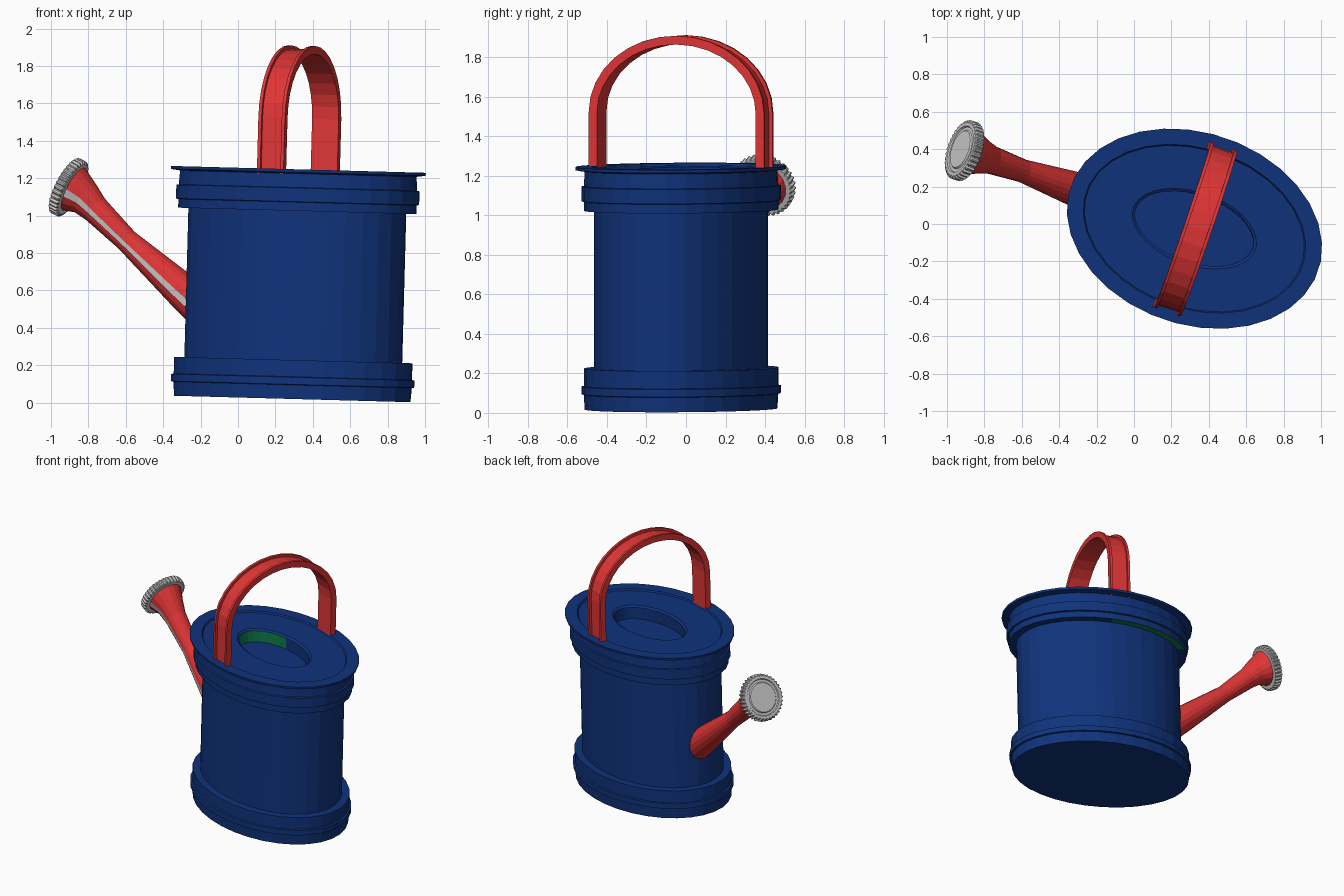
import bpy, bmesh, math
from mathutils import Matrix, Vector

if "Cube" in bpy.data.objects:
    bpy.data.objects.remove(bpy.data.objects["Cube"])

# Shared frame: the can is turned about z and leans very slightly to +x
FRAME = (Matrix.Translation((0.29, -0.025, 0.02)) @ Matrix.Rotation(0.027, 4, 'Y')
         @ Matrix.Rotation(math.radians(-18.8), 4, 'Z'))


def material(name, rgb):
    m = bpy.data.materials.new(name)
    m.diffuse_color = (*rgb, 1)
    m.use_nodes = True
    m.node_tree.nodes["Principled BSDF"].inputs["Base Color"].default_value = m.diffuse_color
    return m


BLUE = material("dark_blue", (0.005, 0.033, 0.20))
RED = material("red", (0.74, 0.036, 0.036))
GREY = material("light_grey", (0.62, 0.61, 0.61))
GREEN = material("green", (0.004, 0.20, 0.07))


def loft(name, rings, mats, rule=None, caps=True):
    """Skin a list of equal-length point rings; rule(i, face) gives a material index."""
    bm = bmesh.new()
    vs = [[bm.verts.new(p) for p in r] for r in rings]
    n = len(vs[0])
    for i in range(len(vs) - 1):
        for j in range(n):
            k = (j + 1) % n
            f = bm.faces.new((vs[i][j], vs[i][k], vs[i + 1][k], vs[i + 1][j]))
            if rule:
                f.material_index = rule(i, f.calc_center_median(), j)
    if caps:
        bm.faces.new(vs[0][::-1])
        bm.faces.new(vs[-1])
    bmesh.ops.recalc_face_normals(bm, faces=bm.faces)
    me = bpy.data.meshes.new(name)
    bm.to_mesh(me)
    bm.free()
    for m in mats:
        me.materials.append(m)
    ob = bpy.data.objects.new(name, me)
    ob.matrix_world = FRAME
    bpy.context.collection.objects.link(ob)
    return ob


def oval(a, b, z, n=32):
    return [Vector((a * math.cos(t), b * math.sin(t), z))
            for t in (2 * math.pi * (j + 0.5) / n for j in range(n))]


# Can body: oval profile of (offset from wall, height), then lid and filler recess
profile = [(0.050, 0.0), (0.055, 0.075), (0.068, 0.078), (0.068, 0.116), (0.055, 0.119),
           (0.055, 0.208), (0.0, 0.208), (0.0, 1.006), (0.055, 1.006), (0.055, 1.052),
           (0.068, 1.055), (0.068, 1.128), (0.055, 1.131), (0.050, 1.205),
           (0.098, 1.212), (0.100, 1.228), (0.012, 1.228), (0.005, 1.216)]
rings = [oval(0.6 + o, 0.418 + o * 0.95, z) for o, z in profile]
rings += [oval(0.345, 0.195, 1.216), oval(0.33, 0.18, 1.205), oval(0.33, 0.18, 1.12)]


def body_colour(i, c, j):
    ang = math.degrees(math.atan2(c.y, c.x)) % 360
    under_band = i == 7 and 89 < ang < 159
    recess_wall = i == len(rings) - 2 and 114 < ang < 205
    return 1 if under_band or recess_wall else 0


loft("can_body", rings, [BLUE, GREEN], body_colour)

# Handle: channel section swept along two legs and an arch
section = [(-0.075, -0.022), (0.075, -0.022), (0.075, 0.022), (0.057, 0.022),
           (0.057, 0.004), (-0.057, 0.004), (-0.057, 0.022), (-0.075, 0.022)]
HALF, RISE, SPRING, SEG = 0.446, 0.368, 1.50, 16
path = [(HALF, 1.20, 0.0)]
path += [(HALF * math.cos(t), SPRING + RISE * math.sin(t), t)
         for t in (math.pi * k / SEG for k in range(SEG + 1))]
path += [(-HALF, 1.20, math.pi)]
handle = []
for y, z, t in path:
    out = Vector((0, math.cos(t) / HALF, math.sin(t) / RISE)).normalized()
    handle.append([Vector((u, y, z)) + out * o for u, o in section])
loft("handle", handle, [RED])


# Spout: round sections in the lengthwise plane, with a grey stripe on the front side
def disc_ring(x, z, tilt, radii):
    """Ring centred at (x, 0, z) whose axis points to -x, raised by tilt degrees."""
    a = math.radians(tilt)
    up = Vector((math.sin(a), 0, math.cos(a)))
    n = len(radii)
    return [Vector((x, 0, z)) + up * (r * math.cos(t)) + Vector((0, -r * math.sin(t), 0))
            for r, t in ((radii[j], 2 * math.pi * (j + 0.5) / n) for j in range(n))]


spout = [disc_ring(x, z, tilt, [r] * 18) for x, z, tilt, r in (
    (-0.50, 0.455, 40, 0.108), (-0.64, 0.565, 40, 0.095), (-0.96, 0.825, 42, 0.062),
    (-1.14, 0.985, 40, 0.076), (-1.20, 1.045, 33, 0.095), (-1.265, 1.09, 25, 0.128))]
loft("spout", spout, [RED, GREY], lambda i, c, j: 1 if j == 4 else 0)

# Sprinkler head: toothed disc with a raised rim and a stepped face
TEETH = 36
tilt = math.radians(25)
axis = Vector((-math.cos(tilt), 0, math.sin(tilt)))


def head_ring(d, r, tooth=0.0):
    p = Vector((-1.297, 0, 1.10)) + axis * d
    radii = [r - (tooth if j % 4 > 1 else 0) for j in range(TEETH * 4)]
    return disc_ring(p.x, p.z, 25, radii)


head = [head_ring(-0.03, 0.12), head_ring(-0.03, 0.155, 0.008), head_ring(-0.022, 0.165, 0.010),
        head_ring(0.018, 0.165, 0.010), head_ring(0.026, 0.155, 0.008),
        head_ring(0.026, 0.130), head_ring(0.018, 0.125), head_ring(0.018, 0.108),
        head_ring(0.026, 0.102)]
loft("sprinkler_head", head, [GREY])
